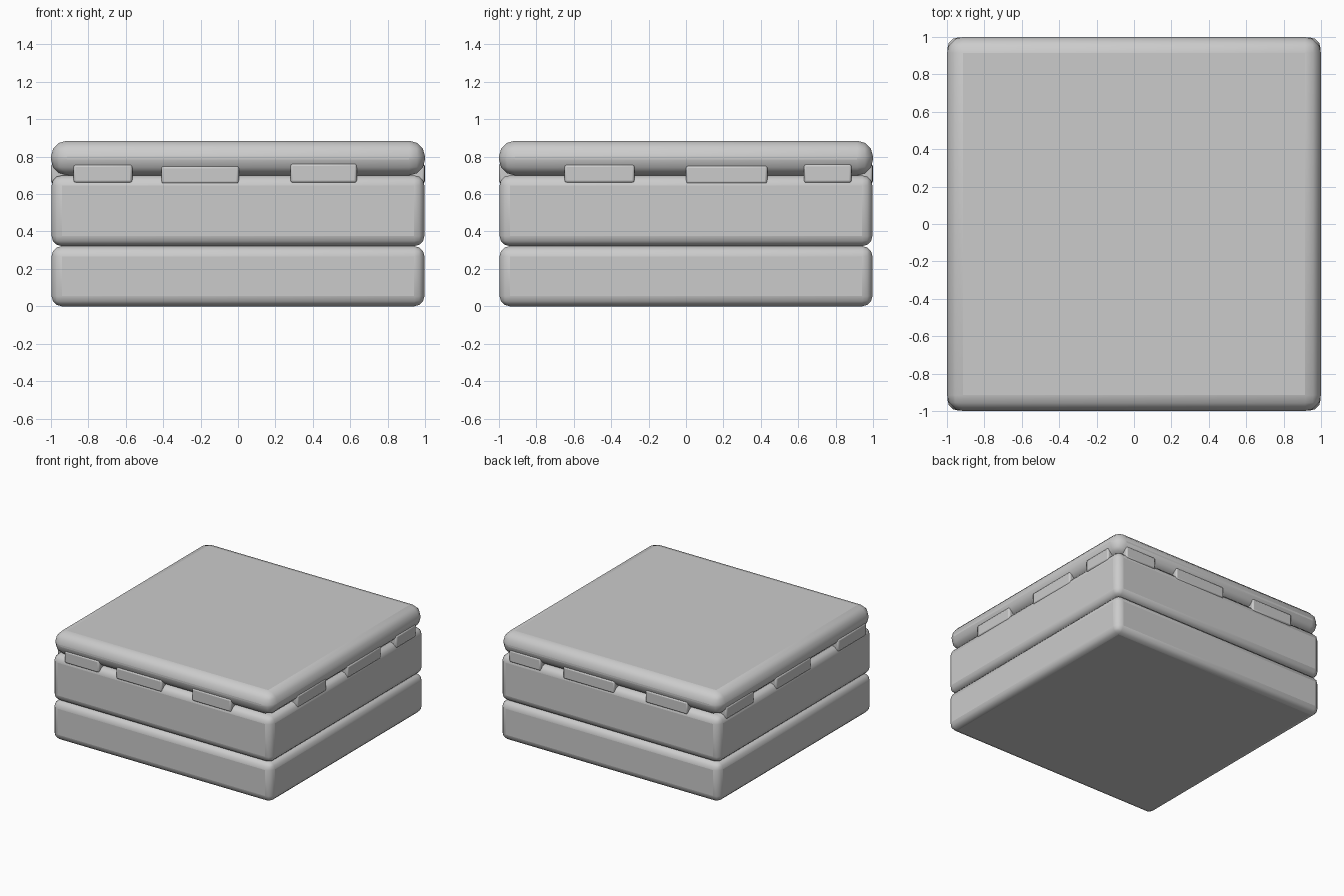
import bpy
from math import radians

if "Cube" in bpy.data.objects:
    bpy.data.objects.remove(bpy.data.objects["Cube"])


def block(name, lo, hi, bevel, segments):
    """Rounded box between two corners."""
    mid = [(a + b) / 2 for a, b in zip(lo, hi)]
    bpy.ops.mesh.primitive_cube_add(size=1, location=mid)
    ob = bpy.context.object
    ob.name = name
    ob.scale = [b - a for a, b in zip(lo, hi)]
    bpy.ops.object.transform_apply(location=False, rotation=False, scale=True)
    mod = ob.modifiers.new("rounding", 'BEVEL')
    mod.width = bevel
    mod.segments = segments
    mod.limit_method = 'NONE'
    bpy.ops.object.shade_smooth_by_angle(angle=radians(40))
    return ob


# Three stacked slabs
S = 0.997
block("bottom_slab", (-S, -S, 0), (S, S, 0.322), 0.055, 3)
block("middle_slab", (-S, -S, 0.322), (S, S, 0.70), 0.055, 3)
block("top_slab", (-1, -1, 0.70), (1, 1, 0.885), 0.085, 3)

# Overhanging tabs: (start, end, bottom, top, outer face) along each side
tabs = {
    "front": [(-0.88, -0.565, 0.66, 0.758, 0.998), (-0.41, 0.005, 0.655, 0.75, 0.998),
              (0.28, 0.635, 0.66, 0.763, 1.0)],
    "right": [(-0.65, -0.275, 0.66, 0.758, 0.998), (0.0, 0.435, 0.655, 0.752, 0.998),
              (0.63, 0.885, 0.66, 0.76, 1.0)],
    "back": [(0.625, 0.91, 0.66, 0.758, 0.998), (-0.045, 0.42, 0.655, 0.752, 0.998),
             (-0.71, -0.33, 0.66, 0.76, 1.0)],
    "left": [(0.54, 0.90, 0.66, 0.758, 0.998), (-0.20, 0.25, 0.655, 0.752, 0.998),
             (-0.92, -0.55, 0.66, 0.76, 1.0)],
}
DEPTH = 0.10
for side, items in tabs.items():
    sign = 1 if side in ("right", "back") else -1
    for i, (a, b, z0, z1, out) in enumerate(items):
        d0, d1 = sorted((sign * out, sign * (out - DEPTH)))
        if side in ("front", "back"):
            lo, hi = (a, d0, z0), (b, d1, z1)
        else:
            lo, hi = (d0, a, z0), (d1, b, z1)
        block(f"{side}_tab_{i + 1}", lo, hi, 0.012, 2)
